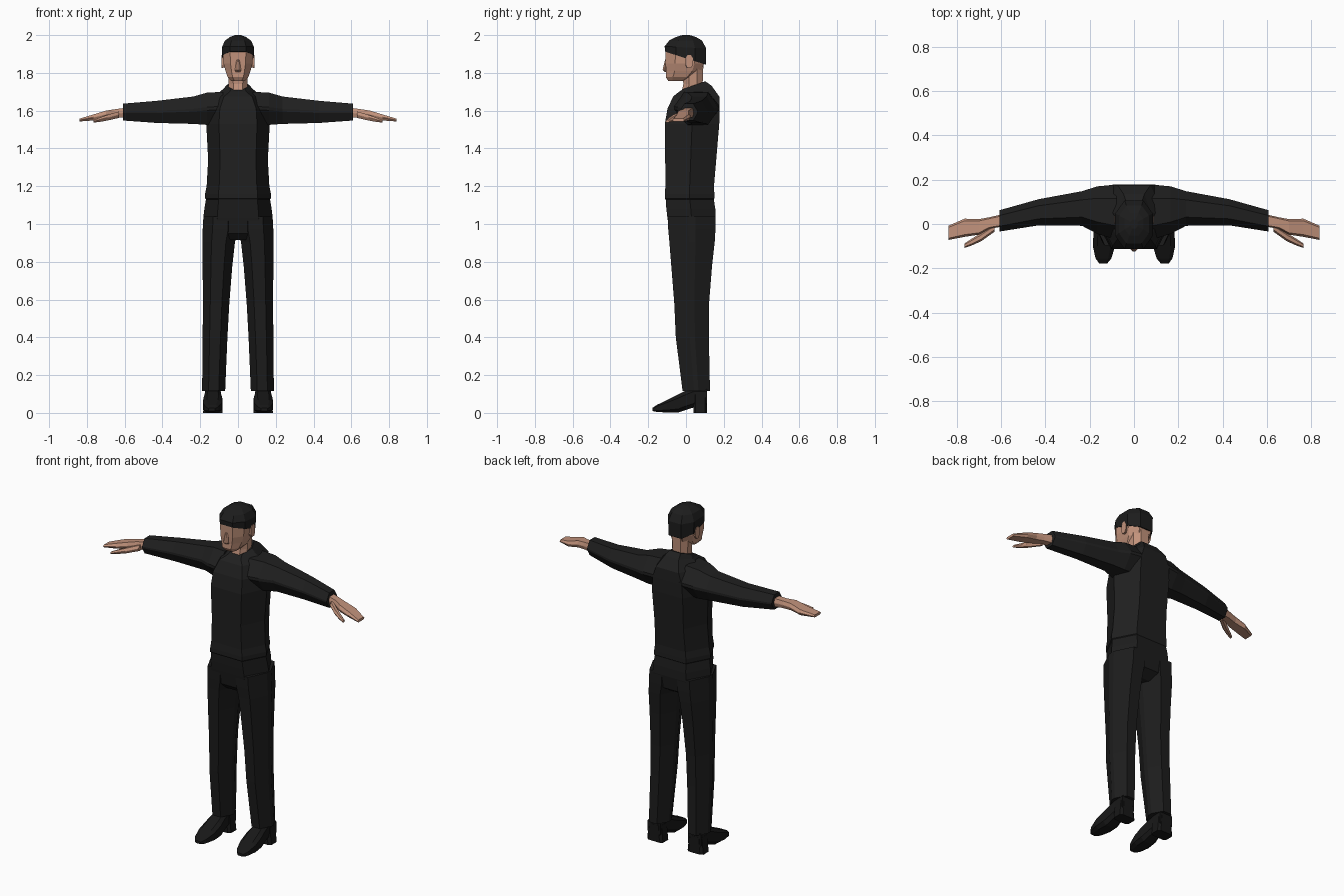
import bpy, bmesh
from mathutils import Vector


def material(name, r, g, b):
    m = bpy.data.materials.new(name)
    m.diffuse_color = (r, g, b, 1)
    return m


SKIN = material("skin", 0.54, 0.29, 0.20)
SHIRT = material("black_shirt", 0.014, 0.014, 0.014)
PANTS = material("black_trousers", 0.012, 0.012, 0.012)
HAIR = material("black_hair", 0.012, 0.012, 0.012)
SHOE = material("black_shoe", 0.009, 0.009, 0.009)


def section(u0, u1, v0, v1, f=0.2, g=0.5):
    """Chamfered rectangle; g = 0.5 collapses it to a hexagon."""
    a, b = u0 + f * (u1 - u0), u1 - f * (u1 - u0)
    c, d = v0 + g * (v1 - v0), v1 - g * (v1 - v0)
    return [(a, v0), (b, v0), (u1, c), (u1, d), (b, v1), (a, v1), (u0, d), (u0, c)]


def loft(name, rings, mat, side=1):
    """Skin a list of equal-length point rings and cap the ends."""
    bm = bmesh.new()
    loops = [[bm.verts.new((p[0] * side, p[1], p[2])) for p in r] for r in rings]
    n = len(loops[0])
    for lo, hi in zip(loops, loops[1:]):
        for i in range(n):
            j = (i + 1) % n
            bm.faces.new((lo[i], lo[j], hi[j], hi[i]))
    bm.faces.new(loops[0][::-1])
    bm.faces.new(loops[-1])
    bmesh.ops.remove_doubles(bm, verts=bm.verts, dist=0.0004)
    bmesh.ops.recalc_face_normals(bm, faces=bm.faces)
    me = bpy.data.meshes.new(name)
    bm.to_mesh(me)
    bm.free()
    me.materials.append(mat)
    ob = bpy.data.objects.new(name, me)
    bpy.context.collection.objects.link(ob)
    return ob


def upright(z, x0, x1, y0, y1, f=0.2, g=0.5, tilt=0.0):
    """Horizontal ring; tilt raises the back edge."""
    ym = (y0 + y1) / 2
    return [Vector((x, y, z + tilt * (y - ym))) for x, y in section(x0, x1, y0, y1, f, g)]


def sideways(x, y0, y1, z0, z1, f=0.25, g=0.45, skew=0.0):
    """Ring facing along x."""
    return [Vector((x + skew * (y - y0), y, z)) for y, z in section(y0, y1, z0, z1, f, g)]


# torso: z, half width, front y, back y, tilt
torso = [(1.12, .160, -.100, .140, 0), (1.135, .174, -.112, .150, 0),
         (1.16, .174, -.112, .150, 0), (1.20, .166, -.109, .148, 0),
         (1.34, .158, -.110, .160, 0), (1.53, .168, -.112, .176, 0),
         (1.61, .160, -.098, .178, 0), (1.675, .125, -.068, .176, 0),
         (1.715, .078, -.040, .135, .2), (1.735, .060, -.014, .102, .35)]
loft("shirt_torso", [upright(z, -w, w, a, b, tilt=t) for z, w, a, b, t in torso], SHIRT)

# trouser seat
seat = [(.915, .06, -.05, .09), (.95, .15, -.085, .145), (1.03, .184, -.098, .157),
        (1.08, .178, -.104, .155), (1.14, .168, -.108, .146)]
loft("trouser_seat", [upright(z, -w, w, a, b) for z, w, a, b in seat], PANTS)

# neck and head
loft("neck", [upright(z, -w, w, a, b, .25, .3) for z, w, a, b in
              [(1.67, .045, -.03, .08), (1.74, .050, -.014, .088),
               (1.84, .055, -.02, .092)]], SKIN)
head = [(1.757, .036, -.094, -.010), (1.778, .055, -.107, .045), (1.81, .066, -.106, .080),
        (1.85, .077, -.108, .096), (1.91, .080, -.109, .100), (1.95, .070, -.095, .090)]
loft("head", [upright(z, -w, w, a, b, .24, .25) for z, w, a, b in head], SKIN)
loft("nose", [upright(z, -w, w, a, -.10, .3, .4) for z, w, a in
              [(1.805, .013, -.112), (1.815, .016, -.124), (1.87, .008, -.111)]], SKIN)

# short hair, hairline lower at the back
hair = [(1.878, .083, -.111, .105, -.32), (1.935, .085, -.113, .107, -.05),
        (1.972, .068, -.088, .084, 0), (1.99, .042, -.052, .052, 0), (2.0, .016, -.02, .02, 0)]
loft("hair", [upright(z, -w, w, a, b, .25, .27, t) for z, w, a, b, t in hair], HAIR)

for side, tag in ((1, "left"), (-1, "right")):
    # ear
    loft(tag + "_ear", [sideways(x, a, b, c, d, .25, .25) for x, a, b, c, d in
                        [(.068, -.005, .028, 1.83, 1.885), (.088, -.002, .036, 1.825, 1.895)]],
         SKIN, side)

    # sleeve: x, front y, back y, bottom z, top z
    sleeve = [(.08, -.07, .178, 1.53, 1.70), (.165, -.045, .170, 1.525, 1.695),
              (.235, -.008, .148, 1.53, 1.675), (.43, -.006, .112, 1.535, 1.652),
              (.608, -.034, .062, 1.548, 1.637)]
    loft(tag + "_sleeve", [sideways(*s) for s in sleeve], SHIRT, side)

    # hand with the fingers held together
    hand = [(.595, -.012, .044, 1.565, 1.615), (.655, -.022, .030, 1.565, 1.607),
            (.70, -.048, .022, 1.560, 1.600), (.765, -.058, .024, 1.548, 1.580),
            (.838, -.072, -.008, 1.543, 1.558)]
    loft(tag + "_hand", [sideways(*s, f=.12) for s in hand], SKIN, side)

    # thumb
    thumb = [(.63, -.035, .0, 1.562, 1.596), (.69, -.078, -.040, 1.548, 1.578),
             (.735, -.098, -.068, 1.540, 1.562), (.765, -.108, -.088, 1.537, 1.550)]
    loft(tag + "_thumb", [sideways(*s) for s in thumb], SKIN, side)

    # trouser leg: z, inner x, outer x, front y, back y
    leg = [(.115, .068, .190, -.018, .127), (.40, .056, .187, -.054, .121),
           (.58, .046, .186, -.062, .122), (.78, .030, .187, -.078, .138),
           (.905, .016, .188, -.088, .152), (.97, .0, .187, -.094, .156),
           (1.04, .0, .183, -.097, .156)]
    loft(tag + "_trouser_leg", [upright(z, a, b, c, d, .28, .42) for z, a, b, c, d in leg],
         PANTS, side)

    # shoe upper, lofted from toe to heel: y, half width, bottom z, top z
    shoe = [(-.178, .018, .010, .026), (-.155, .036, .005, .042), (-.10, .050, .002, .068),
            (-.04, .050, .002, .098), (.0, .044, .016, .118), (.045, .040, .030, .135),
            (.11, .042, .030, .135)]
    loft(tag + "_shoe", [[Vector((.133 + .02 * min(0, y + .04) / .14 * -.3 + u, y, z))
                          for u, z in section(-w, w, a, b, .2, .2)]
                         for y, w, a, b in shoe], SHOE, side)

    # shoe heel
    loft(tag + "_shoe_heel", [upright(z, .133 - w, .133 + w, .040, .111, .15, .15)
                              for z, w in [(0, .052), (.045, .047), (.10, .042)]], SHOE, side)
